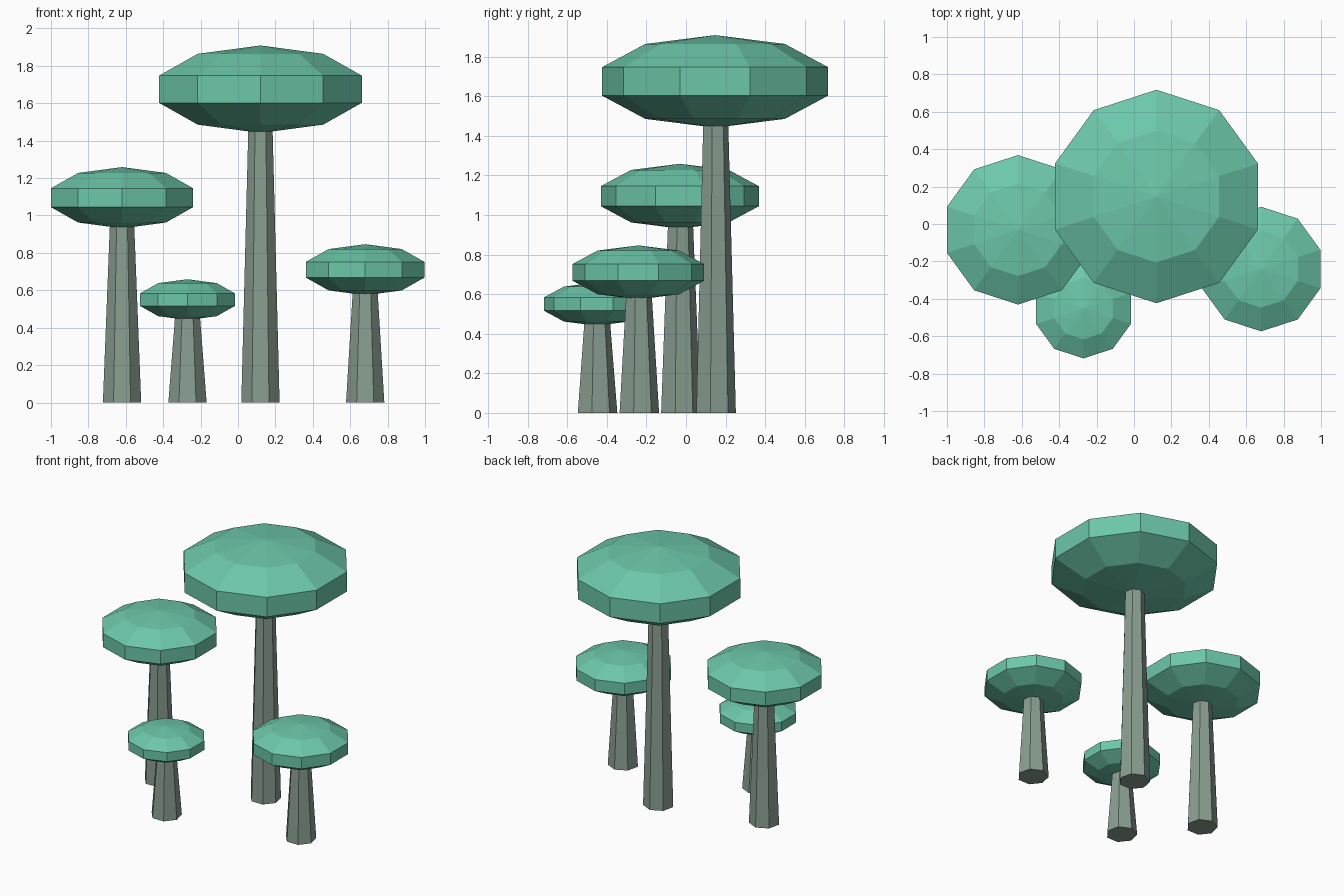
import bpy

if "Cube" in bpy.data.objects:
    bpy.data.objects.remove(bpy.data.objects["Cube"])

# name, x, y, cap centre height, cap radius
MUSHROOMS = [
    ("tall", 0.12, 0.147, 1.675, 0.60),
    ("medium", -0.62, -0.031, 1.095, 0.42),
    ("short", 0.68, -0.241, 0.71, 0.35),
    ("small", -0.27, -0.452, 0.55, 0.28),
]
CAP_SQUASH = 0.39


def material(name, color):
    mat = bpy.data.materials.new(name)
    mat.diffuse_color = color
    mat.use_nodes = True
    mat.node_tree.nodes["Principled BSDF"].inputs["Base Color"].default_value = mat.diffuse_color
    return mat


cap_mat = material("cap_green", (0.15, 0.57, 0.40, 1))
stem_mat = material("stem_grey_green", (0.25, 0.34, 0.28, 1))


def finish(name, mat):
    obj = bpy.context.object
    obj.name = name
    obj.data.materials.append(mat)
    return obj


for name, x, y, z, radius in MUSHROOMS:
    # Tapered seven-sided stem, ending inside the cap
    bpy.ops.mesh.primitive_cone_add(vertices=7, radius1=0.105, radius2=0.061,
                                    depth=z, location=(x, y, z / 2))
    finish(name + "_stem", stem_mat)

    # Flattened ten-sided cap
    bpy.ops.mesh.primitive_uv_sphere_add(segments=10, ring_count=5,
                                         radius=radius, location=(x, y, z))
    cap = finish(name + "_cap", cap_mat)
    cap.scale.z = CAP_SQUASH
